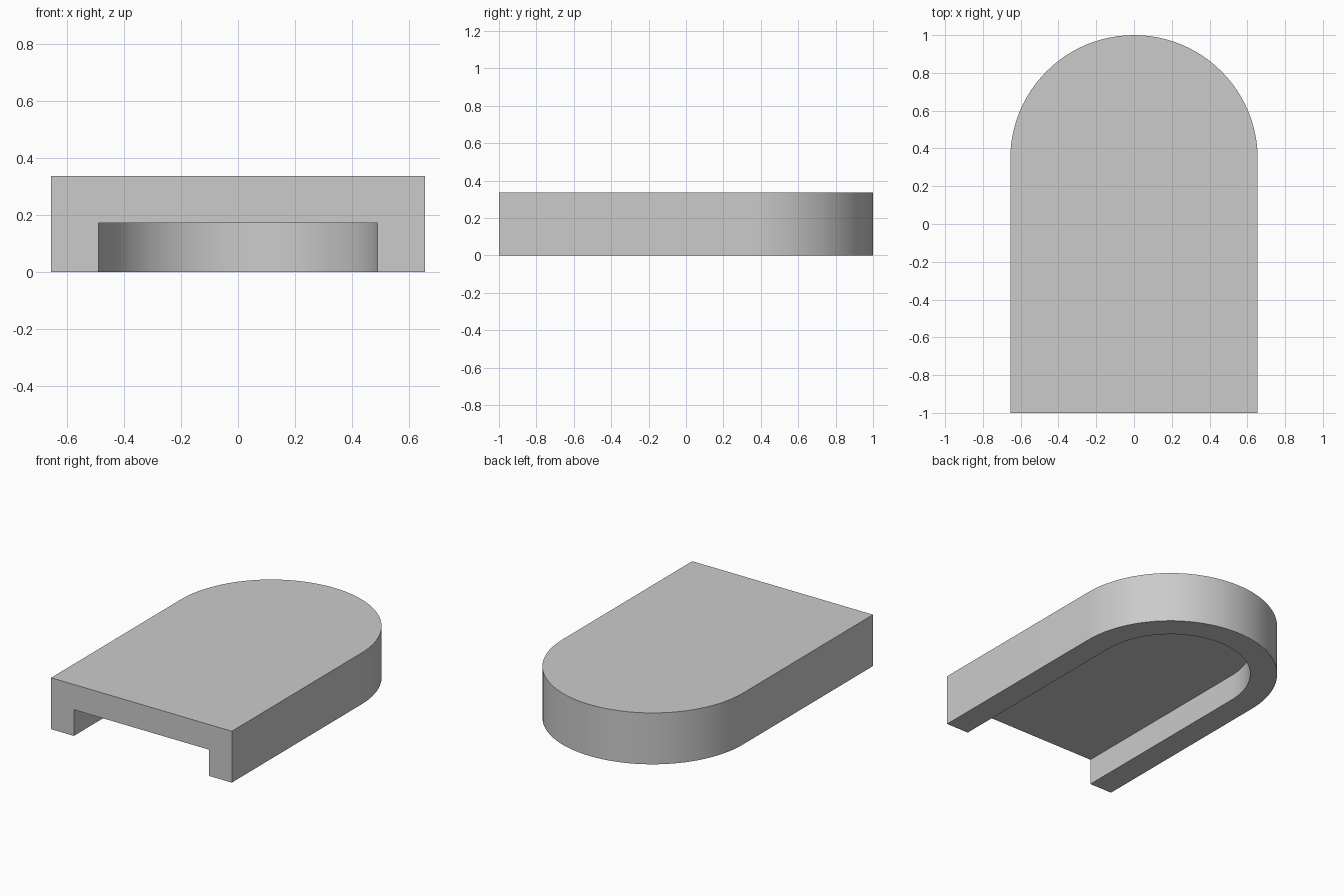
import bpy, bmesh, math

cube = bpy.data.objects.get("Cube")
if cube:
    bpy.data.objects.remove(cube, do_unlink=True)

HALF, WALL, HEIGHT, RECESS = 0.655, 0.165, 0.337, 0.172
FRONT, ARC_Y, STEPS = -1.0, 0.345, 48

grey = bpy.data.materials.new("plain_grey")
grey.use_nodes = True
colour = (0.6, 0.6, 0.6, 1)
grey.diffuse_color = colour
grey.node_tree.nodes["Principled BSDF"].inputs["Base Color"].default_value = colour


def arch(radius):
    """Straight-sided outline with a round back, from front right to front left."""
    arc = [(radius * math.cos(math.pi * i / STEPS),
            ARC_Y + radius * math.sin(math.pi * i / STEPS)) for i in range(STEPS + 1)]
    return [(radius, FRONT)] + arc + [(-radius, FRONT)]


bm = bmesh.new()


def ring(points, z):
    return [bm.verts.new((x, y, z)) for x, y in points]


def strip(a, b):
    for i in range(len(a) - 1):
        bm.faces.new((a[i], a[i + 1], b[i + 1], b[i]))


outer_low, outer_top = ring(arch(HALF), 0), ring(arch(HALF), HEIGHT)
inner_low, inner_top = ring(arch(HALF - WALL), 0), ring(arch(HALF - WALL), RECESS)

# Outer wall, underside rim and recess wall
strip(outer_low, outer_top)
strip(inner_low, outer_low)
strip(inner_top, inner_low)

# Top, recess ceiling and the notched front
bm.faces.new(outer_top)
bm.faces.new(inner_top)
bm.faces.new((outer_low[0], outer_top[0], outer_top[-1], outer_low[-1],
              inner_low[-1], inner_top[-1], inner_top[0], inner_low[0]))
bmesh.ops.recalc_face_normals(bm, faces=bm.faces[:])

mesh = bpy.data.meshes.new("arched_cover")
bm.to_mesh(mesh)
bm.free()
mesh.materials.append(grey)
cover = bpy.data.objects.new("arched_cover", mesh)
bpy.context.collection.objects.link(cover)

# Smooth curves, sharp corners
bpy.ops.object.select_all(action="DESELECT")
cover.select_set(True)
bpy.context.view_layer.objects.active = cover
bpy.ops.object.shade_smooth_by_angle(angle=math.radians(30))
